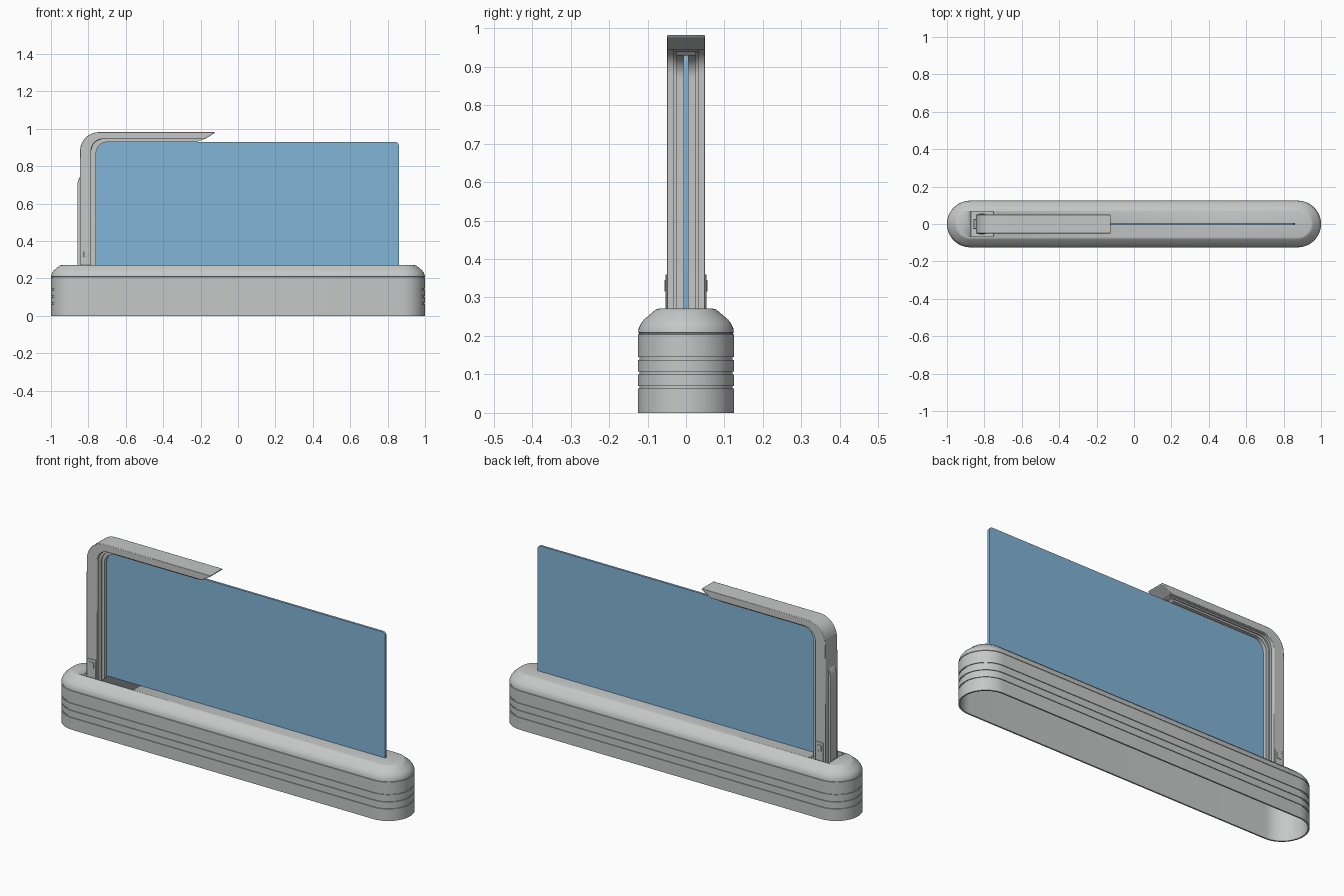
import bpy, bmesh, math

if "Cube" in bpy.data.objects:
    bpy.data.objects.remove(bpy.data.objects["Cube"])


def material(name, col):
    m = bpy.data.materials.new(name)
    m.diffuse_color = col
    m.use_nodes = True
    m.node_tree.nodes["Principled BSDF"].inputs["Base Color"].default_value = m.diffuse_color
    return m


GREY = material("light grey plastic", (0.56, 0.58, 0.57, 1))
BLUE = material("blue glass", (0.22, 0.46, 0.68, 0.9))


def finish(bm, name, mat, bevel=0.0, angle=30):
    bmesh.ops.recalc_face_normals(bm, faces=bm.faces)
    me = bpy.data.meshes.new(name)
    bm.to_mesh(me)
    bm.free()
    ob = bpy.data.objects.new(name, me)
    bpy.context.collection.objects.link(ob)
    me.materials.append(mat)
    if bevel:
        b = ob.modifiers.new("bevel", 'BEVEL')
        b.width, b.segments, b.limit_method = bevel, 2, 'ANGLE'
        b.angle_limit = math.radians(40)
    bpy.ops.object.select_all(action='DESELECT')
    bpy.context.view_layer.objects.active = ob
    ob.select_set(True)
    bpy.ops.object.shade_smooth_by_angle(angle=math.radians(angle))
    return ob


def arc(cx, cz, r, a0, a1, n=12):
    return [(cx + r * math.cos(math.radians(a0 + (a1 - a0) * i / n)),
             cz + r * math.sin(math.radians(a0 + (a1 - a0) * i / n))) for i in range(n + 1)]


def extrude_y(name, pts, y0, y1, mat, bevel=0.0):
    """Extrude an x-z outline from y0 to y1."""
    bm = bmesh.new()
    a = [bm.verts.new((x, y0, z)) for x, z in pts]
    b = [bm.verts.new((x, y1, z)) for x, z in pts]
    bm.faces.new(a)
    bm.faces.new(b[::-1])
    for i in range(len(pts)):
        j = (i + 1) % len(pts)
        bm.faces.new((a[i], a[j], b[j], b[i]))
    return finish(bm, name, mat, bevel)


def box(x0, x1, z0, z1):
    return [(x0, z0), (x1, z0), (x1, z1), (x0, z1)]


# Base: capsule-shaped hollow shell, open below, lofted from (radius, z) rings
R, CX, SEG = 0.125, 0.875, 24
prof = [(R, 0)]
for z in (0.063, 0.100, 0.138):            # decorative grooves
    prof += [(R, z), (R - 0.004, z), (R - 0.004, z + 0.007), (R, z + 0.007)]
prof += [(R, 0.204), (R - 0.003, 0.205), (R - 0.003, 0.208), (R - 0.0005, 0.209)]
prof += [(0.123, 0.220), (0.118, 0.231), (0.110, 0.242), (0.083, 0.265), (0.078, 0.269), (0.070, 0.271)]
inner = [(0.064, 0.240), (0.100, 0.225), (0.115, 0.205), (0.117, 0.0)]

bm = bmesh.new()
rings = []
for r, z in prof + inner:
    ring = []
    for side, start in ((1, -90), (-1, 90)):
        for i in range(SEG + 1):
            a = math.radians(start + 180 * i / SEG)
            ring.append(bm.verts.new((side * CX + r * math.cos(a), r * math.sin(a), z)))
    rings.append(ring)
n = len(rings[0])
for k in range(len(rings)):
    if k == len(prof) - 1:                 # top and ceiling are capped instead
        bm.faces.new(rings[k])
        bm.faces.new(rings[k + 1][::-1])
        continue
    p, q = rings[k], rings[(k + 1) % len(rings)]
    for i in range(n):
        j = (i + 1) % n
        bm.faces.new((p[i], p[j], q[j], q[i]))
base = finish(bm, "base_shell", GREY, angle=25)

# Recess in the base around the foot of the post
cutter = extrude_y("recess_cutter", box(-0.872, -0.75, 0.252, 0.35), -0.066, 0.066, GREY)
cutter.hide_render = True
cutter.hide_viewport = False
cutter.display_type = 'WIRE'
cut = base.modifiers.new("recess", 'BOOLEAN')
cut.operation, cut.object, cut.solver = 'DIFFERENCE', cutter, 'EXACT'
bpy.context.view_layer.objects.active = base
bpy.ops.object.modifier_apply(modifier="recess")
bpy.data.objects.remove(cutter)

# Bent arm: upright and overhang with a slanted tip
FOOT = 0.25
arm = [(-0.846, FOOT), (-0.846, 0.80)] + arc(-0.744, 0.882, 0.100, 180, 90)
arm += [(-0.125, 0.982), (-0.125, 0.977), (-0.178, 0.945)]
arm += arc(-0.722, 0.882, 0.063, 90, 180) + [(-0.785, FOOT)]
extrude_y("bent_arm", arm, -0.05, 0.05, GREY, 0.004)


# Stepped inner lips that hold the glass
def lip(name, o, t, x_end, half):
    xo, zo = -0.785 - 0.004, 0.945 + 0.004
    xi, zi = -0.785 + o, 0.945 - t
    pts = [(xo, FOOT), (xo, 0.88)] + arc(-0.722, 0.882, 0.067, 180, 90)
    pts += [(x_end + 0.02, zo), (x_end, zi)]
    pts += arc(xi + 0.06, zi - 0.06, 0.06, 90, 180) + [(xi, FOOT)]
    extrude_y(name, pts, -half, half, GREY)


lip("outer_lip", 0.012, 0.007, -0.195, 0.032)
lip("inner_lip", 0.026, 0.016, -0.215, 0.025)

# Clip strip on the outside of the upright
extrude_y("back_clip", [(-0.842, FOOT), (-0.842, 0.75), (-0.848, 0.74), (-0.859, 0.71), (-0.859, FOOT)],
          -0.026, 0.026, GREY, 0.002)

# Latch plates at the foot, one on each side
for s, side in ((-1, "front"), (1, "back")):
    y0, y1 = sorted((s * 0.048, s * 0.053))
    extrude_y(side + "_latch", box(-0.835, -0.79, FOOT, 0.36), y0, y1, GREY, 0.001)
    y0, y1 = sorted((s * 0.052, s * 0.056))
    extrude_y(side + "_latch_button", box(-0.825, -0.80, 0.315, 0.345), y0, y1, GREY, 0.001)

# Glass pane
pane = [(-0.762, 0.262), (0.86, 0.262)] + arc(0.84, 0.91, 0.02, 0, 90, 6) + arc(-0.699, 0.867, 0.063, 90, 180)
extrude_y("glass_pane", pane, -0.006, 0.006, BLUE)
